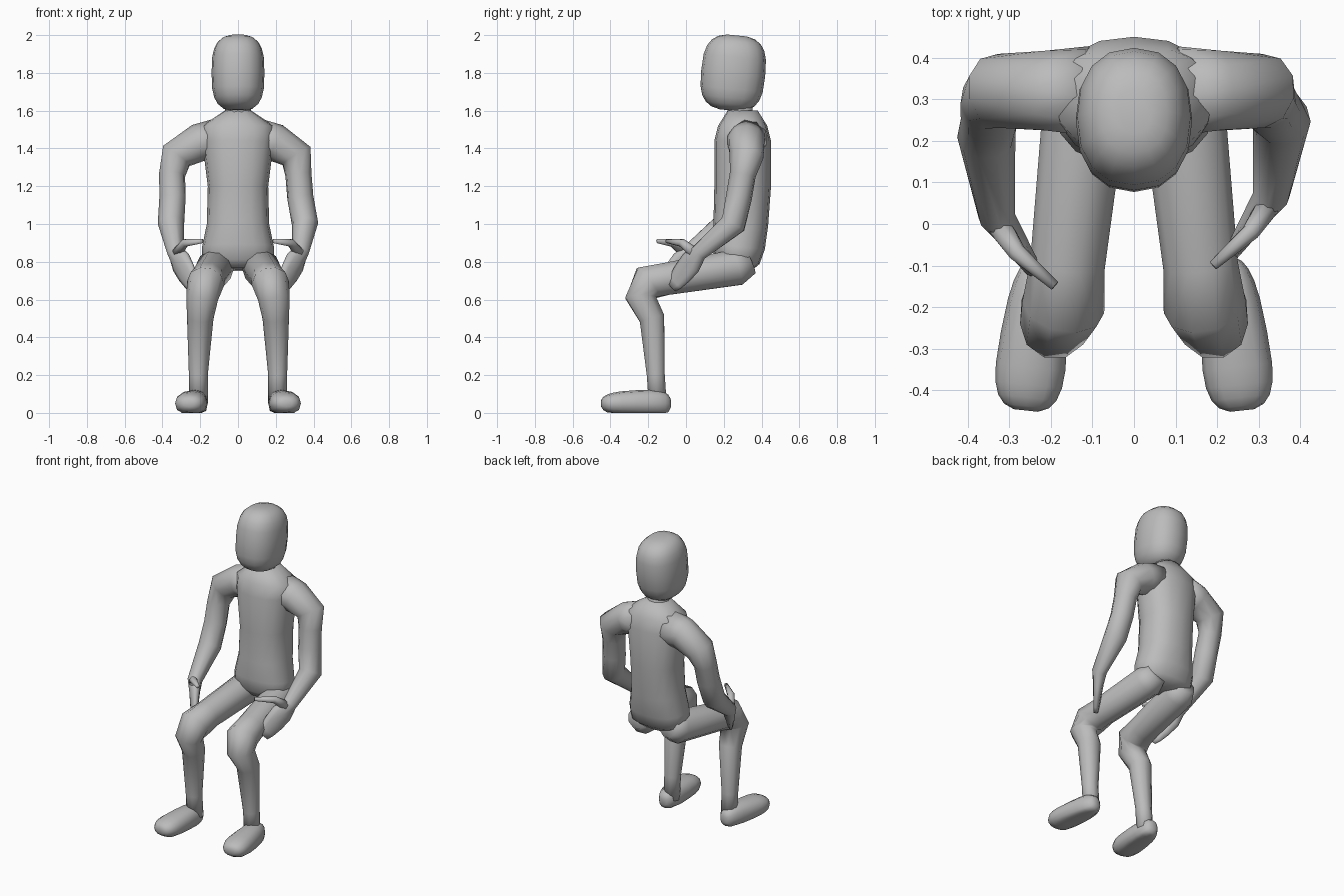
import bpy, bmesh, math
from mathutils import Vector

cube = bpy.data.objects.get("Cube")
if cube:
    bpy.data.objects.remove(cube)

grey = bpy.data.materials.new("plain grey")
grey.use_nodes = True
grey.diffuse_color = (0.5, 0.5, 0.5, 1)
shader = grey.node_tree.nodes["Principled BSDF"]
shader.inputs["Base Color"].default_value = grey.diffuse_color

SIDEWAYS = Vector((1, 0, 0))
DIAGONAL = Vector((1, -1, 0))


def power(value, squareness):
    return math.copysign(abs(value) ** (2 / squareness), value)


def swell(steps=10, squareness=3):
    """Position from -1 to 1 and matching girth along a rounded block."""
    for i in range(steps + 1):
        angle = 1.4 * (2 * i / steps - 1)
        yield power(math.sin(angle), squareness), power(math.cos(angle), squareness)


def cross_section(centre, tangent, across, width, depth, squareness, sides):
    across = (across - tangent * across.dot(tangent)).normalized()
    along = tangent.cross(across)
    for k in range(sides):
        angle = math.tau * k / sides
        point = centre + across * width * power(math.cos(angle), squareness)
        point += along * depth * power(math.sin(angle), squareness)
        point.z = max(point.z, 0)
        yield point


def loft(name, rings, across=SIDEWAYS, mirror=1, squareness=2, sides=10):
    """Skin a chain of rings, each given as centre, width and depth."""
    bm = bmesh.new()
    centres = [Vector(ring[0]) for ring in rings]
    last = len(rings) - 1
    loops = []
    for i, (centre, width, depth) in enumerate(rings):
        before = centres[i] - centres[max(i - 1, 0)]
        after = centres[min(i + 1, last)] - centres[i]
        tangent = (before.normalized() + after.normalized()).normalized()
        section = cross_section(centres[i], tangent, across, width, depth, squareness, sides)
        loops.append([bm.verts.new((p.x * mirror, p.y, p.z)) for p in section])
    for lower, upper in zip(loops, loops[1:]):
        for k in range(sides):
            bm.faces.new((lower[k - 1], lower[k], upper[k], upper[k - 1]))
    bm.faces.new(loops[0])
    bm.faces.new(loops[-1])
    bmesh.ops.recalc_face_normals(bm, faces=bm.faces)
    mesh = bpy.data.meshes.new(name)
    bm.to_mesh(mesh)
    bm.free()
    mesh.materials.append(grey)
    mesh.shade_smooth()
    obj = bpy.data.objects.new(name, mesh)
    bpy.context.collection.objects.link(obj)


def round_rings(joints):
    return [((x, y, z), radius, radius) for x, y, z, radius in joints]


# Head: a rounded block leaning slightly forward at the chin
head = [((0, 0.25 + 0.02 * s, 1.8 + 0.2 * s), 0.14 * girth, 0.17 * girth)
        for s, girth in swell()]
loft("head", head, squareness=2.3, sides=16)
loft("neck", round_rings([(0, 0.3, 1.5, 0.09), (0, 0.285, 1.59, 0.07), (0, 0.285, 1.67, 0.07)]))


# Torso: the spine is straight above the waist and drifts forward below it
def spine(z):
    return (0, 0.3 - 0.1 * max(0, 1.1 - z), z)


torso = [(1.6, 0.07, 0.08), (1.52, 0.19, 0.13), (1.44, 0.19, 0.15), (1.2, 0.16, 0.15),
         (1, 0.165, 0.145), (0.88, 0.19, 0.14), (0.8, 0.19, 0.12), (0.76, 0.13, 0.08)]
loft("torso", [(spine(z), width, depth) for z, width, depth in torso],
     squareness=2.3, sides=16)

# Legs: hip, thigh, bent knee, calf and ankle
leg = round_rings([(0.11, 0.34, 0.8, 0.07), (0.12, 0.27, 0.77, 0.1), (0.16, -0.1, 0.71, 0.09),
                   (0.17, -0.2, 0.69, 0.1), (0.19, -0.24, 0.61, 0.085),
                   (0.2, -0.18, 0.5, 0.07), (0.21, -0.16, 0.2, 0.05), (0.21, -0.15, 0.05, 0.05)])

# Feet: rounded blocks that widen toward the toes and are flat underneath
foot = [((0.24 + 0.02 * s, -0.265 - 0.185 * s, 0.05),
         (0.08 + 0.015 * s) * girth, (0.07 - 0.01 * s) * girth) for s, girth in swell()]

# Arms run from inside the chest to the wrist
arm = round_rings([(0.1, 0.32, 1.45, 0.11), (0.2, 0.32, 1.43, 0.1), (0.31, 0.32, 1.36, 0.09),
                   (0.32, 0.3, 1.26, 0.07), (0.33, 0.28, 1.14, 0.07),
                   (0.355, 0.25, 1, 0.07), (0.33, 0.07, 0.85, 0.045)])

# Mitten hands continue the arms, flattening toward the fingertips
wrist = Vector(arm[-1][0])
fingertips = Vector((0.235, -0.075, 0.67))
for t in (0.3, 0.6, 0.85, 1):
    arm.append((wrist.lerp(fingertips, t), 0.04 - 0.025 * t, 0.07 - 0.03 * t ** 4))
thumb = round_rings([(0.32, 0.04, 0.85, 0.03), (0.28, -0.02, 0.9, 0.022), (0.19, -0.1, 0.91, 0.012)])


def pose(rings, amount):
    """Swing the upper arm outward and the hand forward."""
    posed = []
    for (x, y, z), width, depth in rings:
        outward = 0.03 * max(0, 1 - abs(z - 1.25) * 4)
        forward = 0.05 * min(1, max(0, 1.3 - z) * 2.5)
        posed.append(((x + outward * amount, y - forward * amount, z), width, depth))
    return posed


for side, mirror, swing in (("left", 1, 0), ("right", -1, 1)):
    loft(side + "_leg", leg, mirror=mirror)
    loft(side + "_foot", foot, mirror=mirror, squareness=2.3, sides=12)
    loft(side + "_arm", pose(arm, swing), DIAGONAL, mirror)
    loft(side + "_thumb", pose(thumb, swing), mirror=mirror, sides=8)
